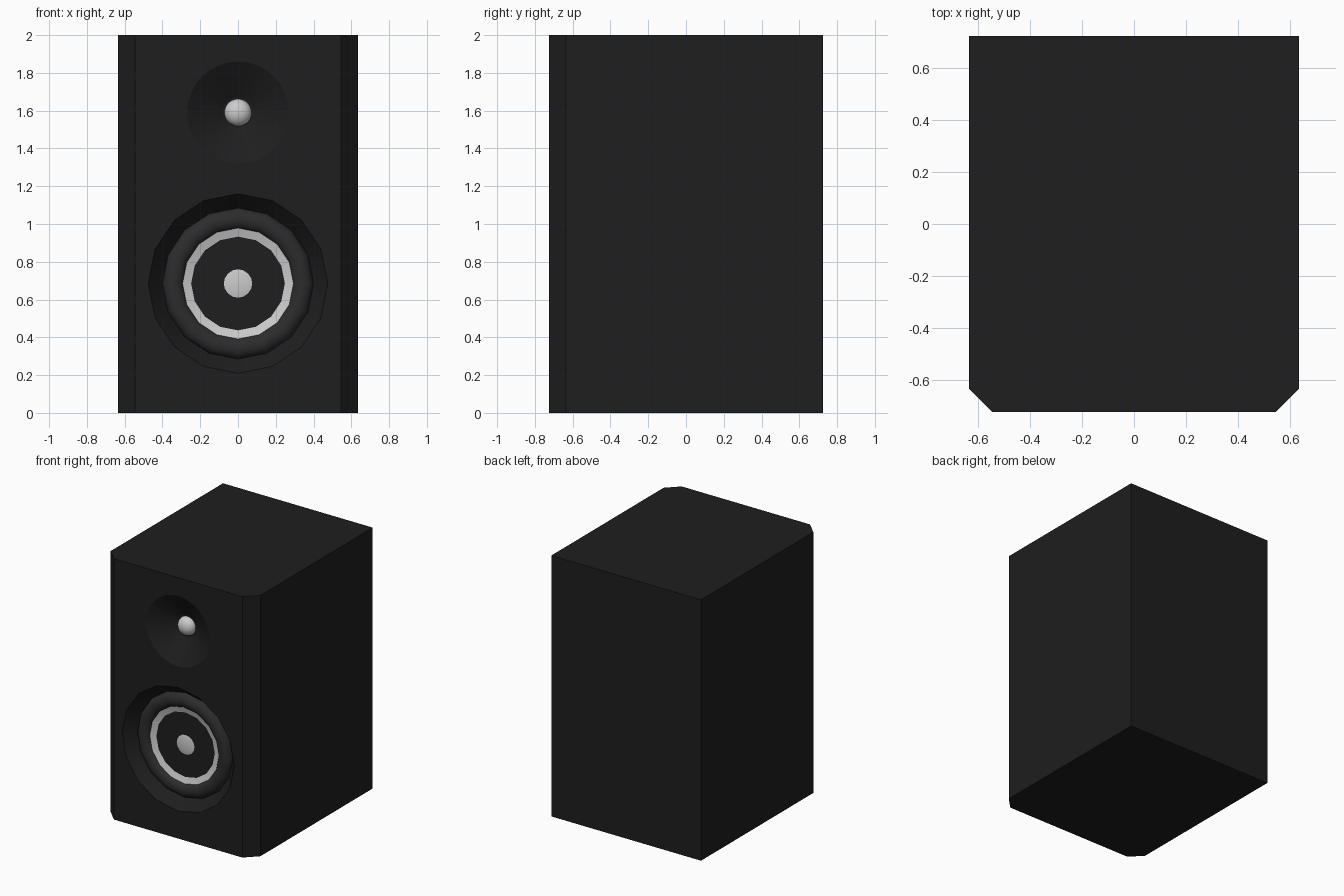
import bpy, bmesh
from math import sin, cos, pi, radians

if "Cube" in bpy.data.objects:
    bpy.data.objects.remove(bpy.data.objects["Cube"])

FRONT = -0.725
WOOFER_Z, TWEETER_Z = 0.685, 1.59


def material(name, value):
    mat = bpy.data.materials.new(name)
    mat.diffuse_color = (value, value, value, 1)
    mat.use_nodes = True
    mat.node_tree.nodes["Principled BSDF"].inputs["Base Color"].default_value = mat.diffuse_color
    return mat


black = material("black_cabinet", 0.013)
rubber = material("dark_rubber", 0.025)
silver = material("silver", 0.6)


def finish(name, bm, mat):
    mesh = bpy.data.meshes.new(name)
    bm.to_mesh(mesh)
    bm.free()
    obj = bpy.data.objects.new(name, mesh)
    bpy.context.collection.objects.link(obj)
    mesh.materials.append(mat)
    return obj


def smooth(obj, angle):
    bpy.ops.object.select_all(action='DESELECT')
    obj.select_set(True)
    bpy.context.view_layer.objects.active = obj
    bpy.ops.object.shade_smooth_by_angle(angle=radians(angle))


def lathe(name, profile, z, sides, mat, closed=False):
    """Revolve (radius, depth behind the front) around a front-to-back axis."""
    bm = bmesh.new()
    rings = []
    for r, d in profile:
        count = sides if r > 0 else 1
        rings.append([bm.verts.new((r * cos(2 * pi * i / sides), FRONT + d,
                                    z + r * sin(2 * pi * i / sides)))
                      for i in range(count)])
    for a, b in zip(rings, rings[1:]):
        for i in range(sides):
            j = (i + 1) % sides
            quad = [a[i % len(a)], a[j % len(a)], b[j % len(b)], b[i % len(b)]]
            bm.faces.new(list(dict.fromkeys(quad)))
    if closed:
        bmesh.ops.recalc_face_normals(bm, faces=bm.faces)
    obj = finish(name, bm, mat)
    if not closed:
        smooth(obj, 50)
    return obj


# Cabinet with chamfered front corners
bm = bmesh.new()
half = [(0.545, FRONT), (0.635, -0.635), (0.635, 0.725)]
outline = half + [(-x, y) for x, y in reversed(half)]
base = bm.faces.new([bm.verts.new((x, y, 0)) for x, y in outline])
top = bmesh.ops.extrude_face_region(bm, geom=[base])
bmesh.ops.translate(bm, vec=(0, 0, 2),
                    verts=[v for v in top["geom"] if isinstance(v, bmesh.types.BMVert)])
bmesh.ops.recalc_face_normals(bm, faces=bm.faces)
cabinet = finish("cabinet", bm, black)

# Conical recesses for the two drivers
for name, z, sides, rim, floor, depth in (("woofer_cutter", WOOFER_Z, 16, 0.475, 0.40, 0.09),
                                          ("tweeter_cutter", TWEETER_Z, 32, 0.27, 0.08, 0.11)):
    lead = 0.03
    outer = rim + (rim - floor) * lead / depth
    cutter = lathe(name, [(0, -lead), (outer, -lead), (floor, depth), (0, depth)],
                   z, sides, black, closed=True)
    cutter.hide_render = True
    mod = cabinet.modifiers.new(name, 'BOOLEAN')
    mod.operation = 'DIFFERENCE'
    mod.solver = 'EXACT'
    mod.object = cutter
    bpy.context.view_layer.objects.active = cabinet
    bpy.ops.object.modifier_apply(modifier=name)
    bpy.data.objects.remove(cutter)
smooth(cabinet, 25)

# Woofer: rolled surround, cone, dark seam and domed dust cap
roll = [(0.345 + 0.055 * cos(pi * i / 8), 0.09 - 0.045 * sin(pi * i / 8)) for i in range(9)]
lathe("woofer_surround", roll, WOOFER_Z, 16, rubber)
lathe("woofer_cone", [(0.295, 0.075), (0.21, 0.102), (0.137, 0.12)], WOOFER_Z, 16, silver)
lathe("dust_cap_seam", [(0.14, 0.118), (0.124, 0.118)], WOOFER_Z, 16, rubber)
cap = [(0.126 * cos(pi / 2 * i / 5), 0.118 - 0.035 * sin(pi / 2 * i / 5)) for i in range(5)]
lathe("dust_cap", cap + [(0, 0.083)], WOOFER_Z, 16, silver)

# Tweeter dome
dome = [(0.072 * cos(pi / 2 * i / 6), 0.11 - 0.055 * sin(pi / 2 * i / 6)) for i in range(6)]
lathe("tweeter_dome", dome + [(0, 0.055)], TWEETER_Z, 32, silver)
